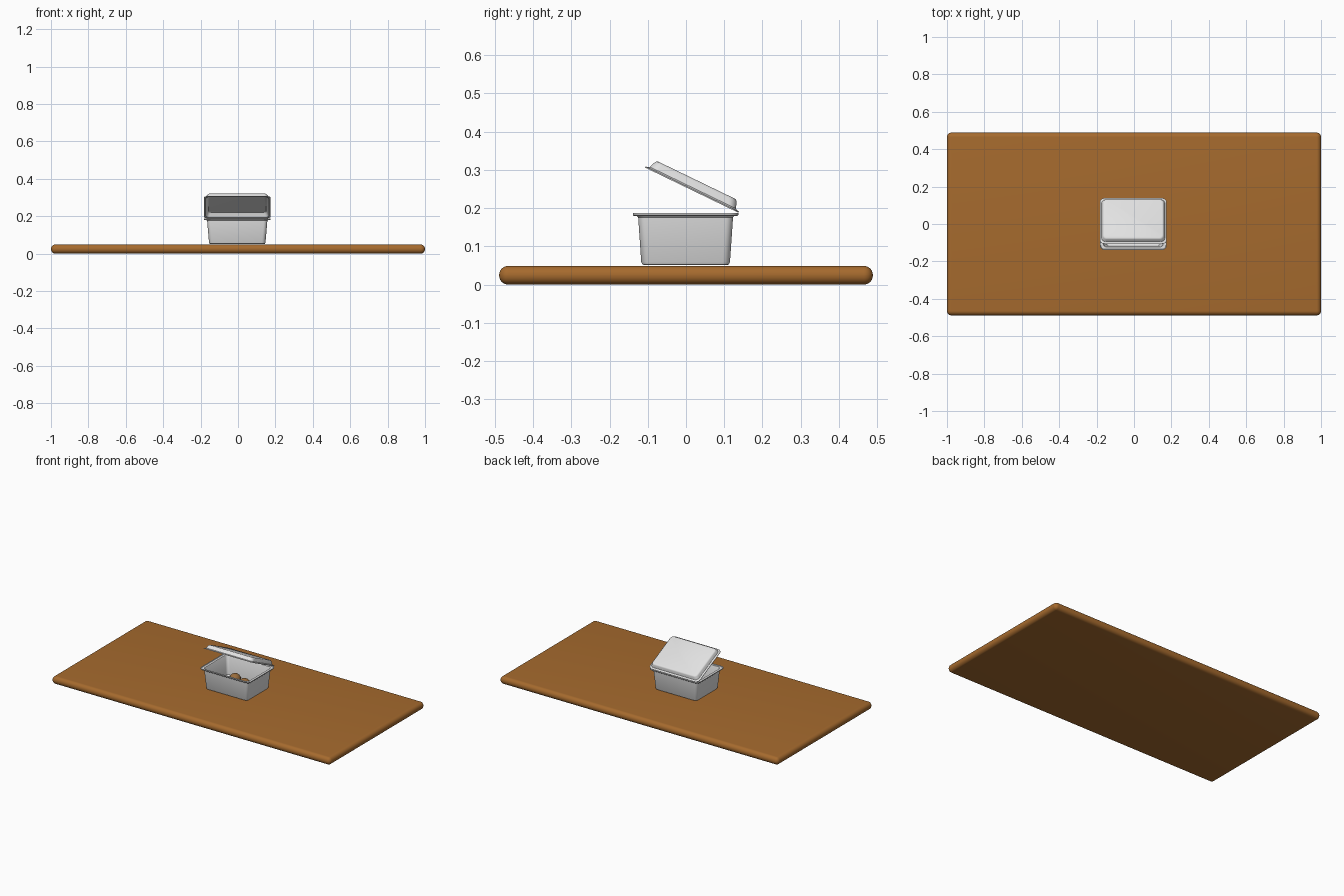
import bpy, bmesh, math
from mathutils import Matrix

if "Cube" in bpy.data.objects:
    bpy.data.objects.remove(bpy.data.objects["Cube"])


def material(name, rgb):
    m = bpy.data.materials.new(name)
    m.diffuse_color = (*rgb, 1)
    m.use_nodes = True
    m.node_tree.nodes["Principled BSDF"].inputs["Base Color"].default_value = m.diffuse_color
    return m


WOOD = material("warm_wood", (0.38, 0.145, 0.027))
GREY = material("light_grey", (0.76, 0.76, 0.76))
FOOD = material("fried_brown", (0.32, 0.15, 0.045))


def finish(bm, name, mat, angle=35):
    bmesh.ops.recalc_face_normals(bm, faces=bm.faces)
    mesh = bpy.data.meshes.new(name)
    bm.to_mesh(mesh)
    bm.free()
    mesh.materials.append(mat)
    ob = bpy.data.objects.new(name, mesh)
    bpy.context.collection.objects.link(ob)
    bpy.ops.object.select_all(action='DESELECT')
    bpy.context.view_layer.objects.active = ob
    ob.select_set(True)
    bpy.ops.object.shade_smooth_by_angle(angle=math.radians(angle))
    return ob


def ring(bm, hx, hy, z, r, n=6):
    """Rounded rectangle of vertices."""
    verts = []
    for k, (sx, sy) in enumerate([(1, 1), (-1, 1), (-1, -1), (1, -1)]):
        for i in range(n + 1):
            a = math.pi / 2 * (k + i / n)
            verts.append(bm.verts.new((sx * (hx - r) + r * math.cos(a),
                                       sy * (hy - r) + r * math.sin(a), z)))
    return verts


def shell(name, sections, mat, matrix):
    """Loft rounded rectangles from the outer cap round to the inner cap."""
    bm = bmesh.new()
    rings = [ring(bm, *s) for s in sections]
    for a, b in zip(rings, rings[1:]):
        for i in range(len(a)):
            j = (i + 1) % len(a)
            bm.faces.new((a[i], a[j], b[j], b[i]))
    bm.faces.new(rings[0])
    bm.faces.new(rings[-1])
    bm.transform(matrix)
    return finish(bm, name, mat)


# Wooden board with fully rounded edges
bm = bmesh.new()
bmesh.ops.create_cube(bm, size=1, matrix=Matrix.Translation((0, 0, 0.0245))
                      @ Matrix.Diagonal((2, 0.977, 0.049, 1)))
bmesh.ops.bevel(bm, geom=bm.edges[:], offset=0.0238, segments=8,
                profile=0.5, affect='EDGES')
finish(bm, "wooden_board", WOOD)

# Open tray with flared rim
CX = -0.004
shell("food_tray", [
    (0.143, 0.108, 0.051, 0.014), (0.148, 0.113, 0.053, 0.018),
    (0.151, 0.116, 0.059, 0.020), (0.161, 0.124, 0.176, 0.020),
    (0.164, 0.127, 0.179, 0.022), (0.176, 0.135, 0.179, 0.022),
    (0.179, 0.138, 0.182, 0.025), (0.179, 0.138, 0.187, 0.025),
    (0.176, 0.135, 0.187, 0.022), (0.174, 0.133, 0.184, 0.020),
    (0.160, 0.122, 0.184, 0.018), (0.157, 0.120, 0.180, 0.017),
    (0.148, 0.113, 0.062, 0.017), (0.141, 0.106, 0.056, 0.012),
], GREY, Matrix.Translation((CX, -0.001, 0)))

# Hollow lid tilted open on the back rim
HALF = 0.1355
hinge = (Matrix.Translation((CX, 0.137, 0.188))
         @ Matrix.Rotation(math.radians(-25.8), 4, 'X')
         @ Matrix.Translation((0, -HALF, 0)))
shell("lid", [
    (0.155, 0.111, 0.029, 0.018), (0.160, 0.116, 0.027, 0.020),
    (0.163, 0.119, 0.023, 0.022), (0.169, 0.125, 0.007, 0.022),
    (0.172, 0.128, 0.005, 0.022), (0.179, HALF, 0.003, 0.025),
    (0.179, HALF, 0.000, 0.025),
    (0.169, 0.125, 0.001, 0.020), (0.166, 0.122, 0.004, 0.018),
    (0.160, 0.116, 0.021, 0.018), (0.155, 0.111, 0.025, 0.015),
], GREY, hinge)

# Fried balls resting on the tray floor
for n, (x, y) in enumerate([(-0.042, 0.03), (0.042, 0.005), (-0.022, -0.055)], 1):
    bm = bmesh.new()
    bmesh.ops.create_uvsphere(bm, u_segments=24, v_segments=14, radius=0.035,
                              matrix=Matrix.Translation((x, y, 0.091)))
    finish(bm, f"food_ball_{n}", FOOD, 60)
